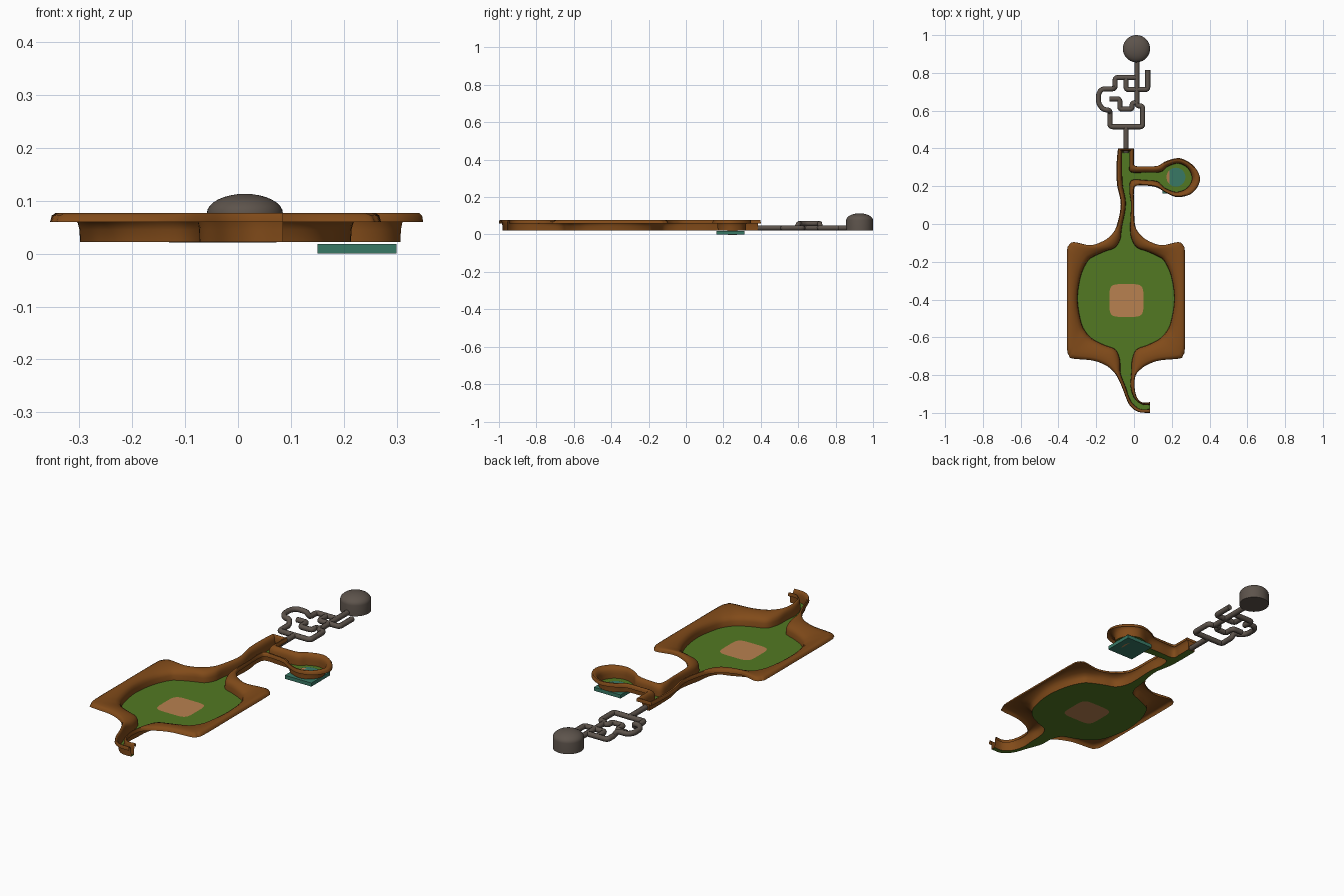
import bpy, bmesh, math
from mathutils import Vector

if "Cube" in bpy.data.objects:
    bpy.data.objects.remove(bpy.data.objects["Cube"])

FLOOR_Z = 0.022
CX = -0.0425          # mirror axis of the arena


def material(name, rgb):
    m = bpy.data.materials.new(name)
    m.diffuse_color = (*rgb, 1)
    m.use_nodes = True
    m.node_tree.nodes["Principled BSDF"].inputs["Base Color"].default_value = m.diffuse_color
    return m


BROWN = material("earth", (0.22, 0.07, 0.01))
GREEN = material("grass", (0.085, 0.19, 0.016))
TAN = material("sand", (0.48, 0.22, 0.08))
TEAL = material("teal", (0.04, 0.19, 0.13))
GREY = material("stone", (0.11, 0.088, 0.072))


def make_object(name, bm, mat, smooth=None):
    me = bpy.data.meshes.new(name)
    bm.to_mesh(me)
    bm.free()
    ob = bpy.data.objects.new(name, me)
    bpy.context.collection.objects.link(ob)
    me.materials.append(mat)
    if smooth:
        bpy.ops.object.select_all(action='DESELECT')
        ob.select_set(True)
        bpy.context.view_layer.objects.active = ob
        bpy.ops.object.shade_smooth_by_angle(angle=math.radians(smooth))
    return ob


def smooth_rows(rows, n=5):
    """Catmull-Rom interpolation of (inner x, y, outer x, y) rows."""
    p = [Vector(r) for r in rows]
    p = [p[0]] + p + [p[-1]]
    out = []
    for i in range(1, len(p) - 2):
        a, b, c, d = p[i - 1:i + 3]
        for k in range(n):
            t = k / n
            out.append(0.5 * (2 * b + (c - a) * t + (2 * a - 5 * b + 4 * c - d) * t * t
                              + (3 * b - a - 3 * c + d) * t ** 3))
    return out + [p[-1]]


def oval(cx, cy, a, b, power=2, n=40):
    pts = []
    for i in range(n):
        c, s = math.cos(2 * math.pi * i / n), math.sin(2 * math.pi * i / n)
        pts.append((cx + a * math.copysign(abs(c) ** (2 / power), c),
                    cy + b * math.copysign(abs(s) ** (2 / power), s)))
    return pts


# Arena half: offsets from the mirror axis, front neck to back neck
half = [(.028, -.79, .052, -.80), (.032, -.72, .083, -.765), (.055, -.665, .12, -.742),
        (.115, -.64, .18, -.722), (.175, -.61, .285, -.712), (.21, -.575, .302, -.695),
        (.237, -.52, .312, -.65), (.256, -.40, .312, -.41), (.24, -.28, .312, -.16),
        (.205, -.20, .304, -.115), (.172, -.173, .275, -.096), (.11, -.145, .19, -.112),
        (.058, -.125, .12, -.09), (.03, -.08, .075, -.055), (.022, -.02, .048, -.005)]
arena_right = [(CX + a, b, CX + c, d) for a, b, c, d in half]
arena_left = [(CX - a, b, CX - c, d) for a, b, c, d in reversed(half)]
tail_right = [(.085, -.957, .085, -.943), (.04, -.955, .042, -.944),
              (0, -.92, .013, -.912), (-.018, -.86, .003, -.855)]
tail_left = [(-.045, -.86, -.065, -.86), (-.016, -.937, -.026, -.955),
             (.03, -.978, .022, -.994), (.085, -.98, .085, -1.0)]
# Corridor right side with the round side branch
branch = [(-.016, .105, 0, .105), (-.025, .18, 0, .18), (-.012, .232, .015, .203),
          (.06, .232, .07, .203), (.125, .225, .125, .192), (.165, .19, .175, .162),
          (.225, .17, .235, .142), (.28, .19, .31, .165), (.307, .24, .35, .235),
          (.285, .295, .318, .305), (.235, .32, .245, .348), (.18, .305, .17, .333),
          (.14, .275, .125, .308), (.06, .272, .05, .305), (-.018, .275, .006, .308),
          (-.024, .32, 0, .33), (-.024, .385, 0, .40)]
corridor_left = [(-.062, .385, -.085, .40), (-.063, .32, -.092, .32),
                 (-.06, .21, -.09, .21), (-.043, .105, -.07, .105)]
rows = (smooth_rows(tail_right + arena_right + branch)
        + smooth_rows(corridor_left + arena_left + tail_left))

# Wall sheet: steep inside face, rounded shoulder, outer lip
section = [(0, FLOOR_Z), (.02, .045), (.08, .058), (.2, .067), (.4, .074),
           (.6, .077), (.82, .077), (.95, .072), (1, .06)]
bm = bmesh.new()
prev = None
for r in rows:
    ring = [bm.verts.new((r[0] + (r[2] - r[0]) * t, r[1] + (r[3] - r[1]) * t, z))
            for t, z in section]
    if prev:
        for j in range(len(section) - 1):
            bm.faces.new((prev[j], ring[j], ring[j + 1], prev[j + 1]))
    prev = ring
bmesh.ops.recalc_face_normals(bm, faces=bm.faces)
if sum(f.normal.z for f in bm.faces) < 0:
    bmesh.ops.reverse_faces(bm, faces=bm.faces)
make_object("earth_walls", bm, BROWN, 50)


def flat_fill(name, loops, mat):
    bm = bmesh.new()
    for loop in loops:
        vs = [bm.verts.new((x, y, FLOOR_Z)) for x, y in loop]
        for i, v in enumerate(vs):
            bm.edges.new((vs[i - 1], v))
    bmesh.ops.triangle_fill(bm, use_beauty=True, edges=bm.edges[:], normal=(0, 0, 1))
    for f in bm.faces:
        if f.normal.z < 0:
            f.normal_flip()
    return make_object(name, bm, mat)


# Grass floor with openings for the sand patch and the pit
patch = oval(-.04, -.405, .09, .087, 5)
pit = oval(.222, .248, .05, .05)
flat_fill("grass_floor", [[(r[0], r[1]) for r in rows], patch, pit], GREEN)
flat_fill("sand_patch", [patch], TAN)

# Sand ramp dipping into the slab under the pit
bm = bmesh.new()
bm.faces.new([bm.verts.new((x, y, FLOOR_Z - (x - .172) * .25)) for x, y in pit])
make_object("pit_ramp", bm, TAN)

# Teal slab beneath the pit
bm = bmesh.new()
bmesh.ops.create_cube(bm, size=1)
for v in bm.verts:
    v.co = (.225 + v.co.x * .15, .237 + v.co.y * .15, .009 + v.co.z * .018)
make_object("teal_slab", bm, TEAL)

# Domed chamber: lathe profile
profile = [(0, FLOOR_Z), (.072, FLOOR_Z), (.072, .076)]
profile += [(.072 * math.cos(a), .076 + .037 * math.sin(a))
            for a in [math.pi / 2 * k / 8 for k in range(1, 9)]]
bm = bmesh.new()
vs = [bm.verts.new((.013 + r, .928, z)) for r, z in profile]
es = [bm.edges.new((vs[i], vs[i + 1])) for i in range(len(vs) - 1)]
bmesh.ops.spin(bm, geom=vs + es, cent=(.013, .928, 0), axis=(0, 0, 1),
               angle=2 * math.pi, steps=40)
bmesh.ops.remove_doubles(bm, verts=bm.verts, dist=1e-5)
bmesh.ops.recalc_face_normals(bm, faces=bm.faces)
make_object("dome_chamber", bm, GREY, 40)

# Tunnel maze: round pipes with eased corners
LOW, HIGH = .035, .059


def pipe(name, pts, ease=.014):
    p = [Vector((*q, LOW)[:3]) for q in pts]
    path = [p[0]]
    for a, b, c in zip(p, p[1:], p[2:]):
        s = b + (a - b).normalized() * min(ease, (a - b).length * .45)
        e = b + (c - b).normalized() * min(ease, (c - b).length * .45)
        path += [s * (1 - t) ** 2 + 2 * b * t * (1 - t) + e * t * t
                 for t in (0, .25, .5, .75, 1)]
    path.append(p[-1])
    cu = bpy.data.curves.new(name, 'CURVE')
    cu.dimensions = '3D'
    cu.bevel_depth, cu.bevel_resolution, cu.use_fill_caps = .0135, 2, True
    sp = cu.splines.new('POLY')
    sp.points.add(len(path) - 1)
    for pt, co in zip(sp.points, path):
        pt.co = (*co, 1)
    sp.use_smooth = True
    cu.materials.append(GREY)
    bpy.context.collection.objects.link(bpy.data.objects.new(name, cu))


pipe("entry_tunnel", [(-.042, .375), (-.042, .52)])
pipe("left_loop_tunnel", [(-.042, .515), (-.127, .515), (-.127, .592), (-.13, .602, HIGH),
                          (-.165, .607, HIGH), (-.188, .64, HIGH), (-.188, .69, HIGH),
                          (-.17, .715, HIGH), (-.115, .715, HIGH), (-.1, .72),
                          (-.1, .775), (.013, .775)])
pipe("right_tunnel", [(-.042, .515), (.046, .515), (.046, .625), (.015, .625), (.015, .715)])
pipe("dome_tunnel", [(.015, .70), (.015, .88)])
pipe("side_tunnel", [(.073, .815), (.073, .712), (-.042, .712), (-.042, .775)])
pipe("inner_tunnel", [(-.13, .662), (-.075, .662), (-.075, .608), (-.01, .608),
                      (-.01, .642), (.02, .642)])
